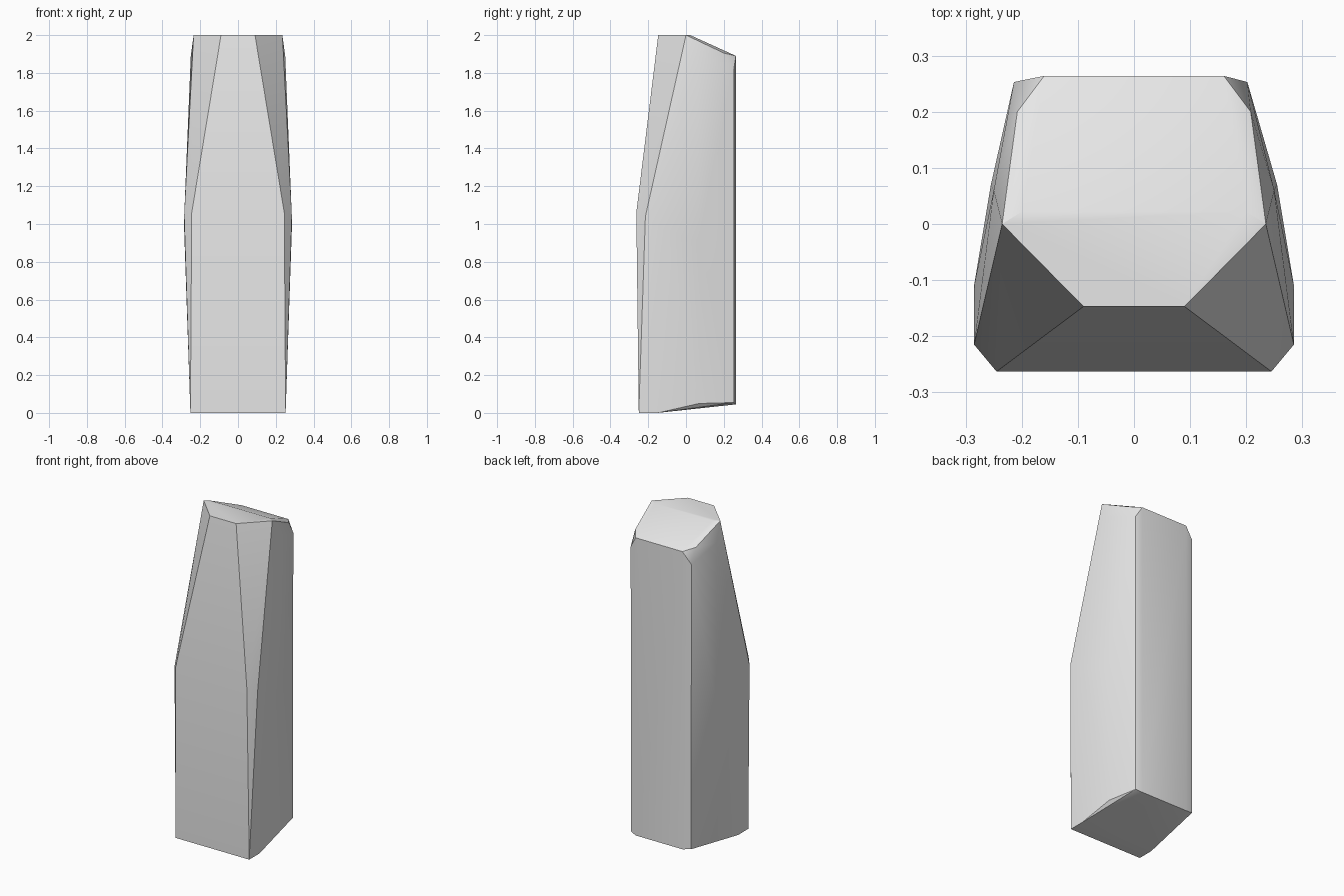
import bpy
import bmesh
import math

cube = bpy.data.objects.get("Cube")
if cube:
    bpy.data.objects.remove(cube, do_unlink=True)

# Single plain stone colour
stone = bpy.data.materials.new("pale_grey_stone")
stone.use_nodes = True
grey = (0.8, 0.8, 0.8, 1)
stone.diffuse_color = grey
stone.node_tree.nodes["Principled BSDF"].inputs["Base Color"].default_value = grey

# Corners of one half of the faceted pillar, mirrored across x
base = [(0.252, -0.25, 0), (0.252, -0.15, 0),
        (0.24, 0.07, 0.05), (0.2, 0.253, 0.055), (0.16, 0.264, 0.045)]
waist = [(0.245, -0.263, 1.06), (0.285, -0.215, 1.04),
         (0.285, -0.11, 0.97), (0.255, 0.07, 0.9)]
shoulder = [(0.25, 0.06, 1.89), (0.202, 0.253, 1.82)]
crown = [(0.09, -0.147, 2), (0.235, 0, 2), (0.2, 0.022, 2),
         (0.208, 0.2, 1.905), (0.16, 0.264, 1.89)]

# Wrap the corners in a convex shell
bm = bmesh.new()
for side in (1, -1):
    for x, y, z in base + waist + shoulder + crown:
        # The rear edge on the right side is a little sharper
        if side < 0 and x in (0.2, 0.202) and y > 0.2:
            x += 0.012
        bm.verts.new((side * x, y, z))
hull = bmesh.ops.convex_hull(bm, input=bm.verts)
loose = {v for v in hull["geom_interior"] + hull["geom_unused"]
         if isinstance(v, bmesh.types.BMVert)}
bmesh.ops.delete(bm, geom=list(loose), context="VERTS")
bmesh.ops.dissolve_limit(bm, angle_limit=math.radians(0.5),
                         verts=bm.verts, edges=bm.edges)
bmesh.ops.recalc_face_normals(bm, faces=bm.faces)

mesh = bpy.data.meshes.new("stone_pillar")
bm.to_mesh(mesh)
bm.free()
mesh.materials.append(stone)
pillar = bpy.data.objects.new("stone_pillar", mesh)
bpy.context.collection.objects.link(pillar)

# Soft shading across shallow facets, crisp main edges
bpy.ops.object.select_all(action="DESELECT")
pillar.select_set(True)
bpy.context.view_layer.objects.active = pillar
bpy.ops.object.shade_smooth_by_angle(angle=math.radians(30))
